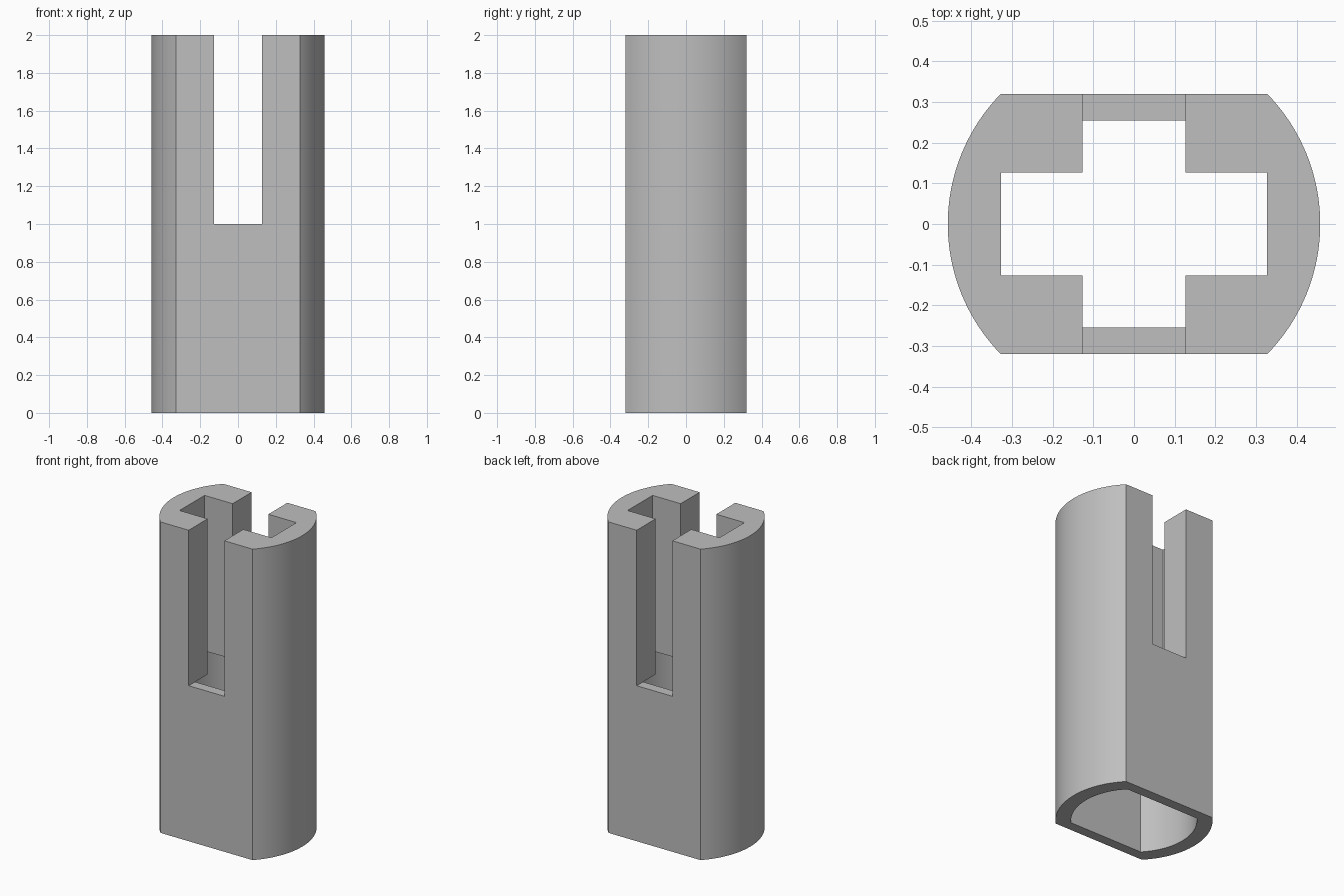
import bpy, bmesh, math

cube = bpy.data.objects.get("Cube")
if cube:
    bpy.data.objects.remove(cube, do_unlink=True)

grey = bpy.data.materials.new("plain grey")
grey.use_nodes = True
colour = (0.52, 0.52, 0.52, 1)
grey.diffuse_color = colour
grey.node_tree.nodes["Principled BSDF"].inputs["Base Color"].default_value = colour


def prism(name, outline, z0, z1):
    """Extrude a closed outline upwards from z0 to z1."""
    bm = bmesh.new()
    face = bm.faces.new([bm.verts.new((x, y, z0)) for x, y in outline])
    top = bmesh.ops.extrude_face_region(bm, geom=[face])["geom"]
    verts = [v for v in top if isinstance(v, bmesh.types.BMVert)]
    bmesh.ops.translate(bm, verts=verts, vec=(0, 0, z1 - z0))
    bmesh.ops.recalc_face_normals(bm, faces=bm.faces)
    mesh = bpy.data.meshes.new(name)
    bm.to_mesh(mesh)
    bm.free()
    mesh.materials.append(grey)
    obj = bpy.data.objects.new(name, mesh)
    bpy.context.collection.objects.link(obj)
    return obj


def flattened_circle(radius, half_depth, steps=40):
    """Circle with its front and back cut off flat."""
    limit = math.asin(half_depth / radius)
    arc = [-limit + 2 * limit * i / steps for i in range(steps + 1)]
    right = [(radius * math.cos(a), radius * math.sin(a)) for a in arc]
    return right + [(-x, -y) for x, y in right]


def rectangle(hx, hy):
    return [(-hx, -hy), (hx, -hy), (hx, hy), (-hx, hy)]


# Outer sleeve
body = prism("sleeve_body", flattened_circle(0.458, 0.32), 0, 2)

# Open slot front to back, cross arm side to side, hollow lower half
cutters = [
    prism("slot_cutter", rectangle(0.127, 0.5), 1, 2.2),
    prism("cross_arm_cutter", rectangle(0.327, 0.127), 0.8, 2.2),
    prism("cavity_cutter", flattened_circle(0.367, 0.255), -0.2, 1),
]
for cutter in cutters:
    cutter.hide_render = True
    mod = body.modifiers.new(cutter.name, "BOOLEAN")
    mod.operation = "DIFFERENCE"
    mod.solver = "EXACT"
    mod.object = cutter

# Bake the cuts and discard the cutters
bpy.context.view_layer.update()
graph = bpy.context.evaluated_depsgraph_get()
cut_mesh = bpy.data.meshes.new_from_object(body.evaluated_get(graph))
body.modifiers.clear()
body.data = cut_mesh
for cutter in cutters:
    bpy.data.objects.remove(cutter, do_unlink=True)

# Smooth curved sides, crisp corners
bpy.ops.object.select_all(action="DESELECT")
body.select_set(True)
bpy.context.view_layer.objects.active = body
bpy.ops.object.shade_smooth_by_angle(angle=math.radians(25))
